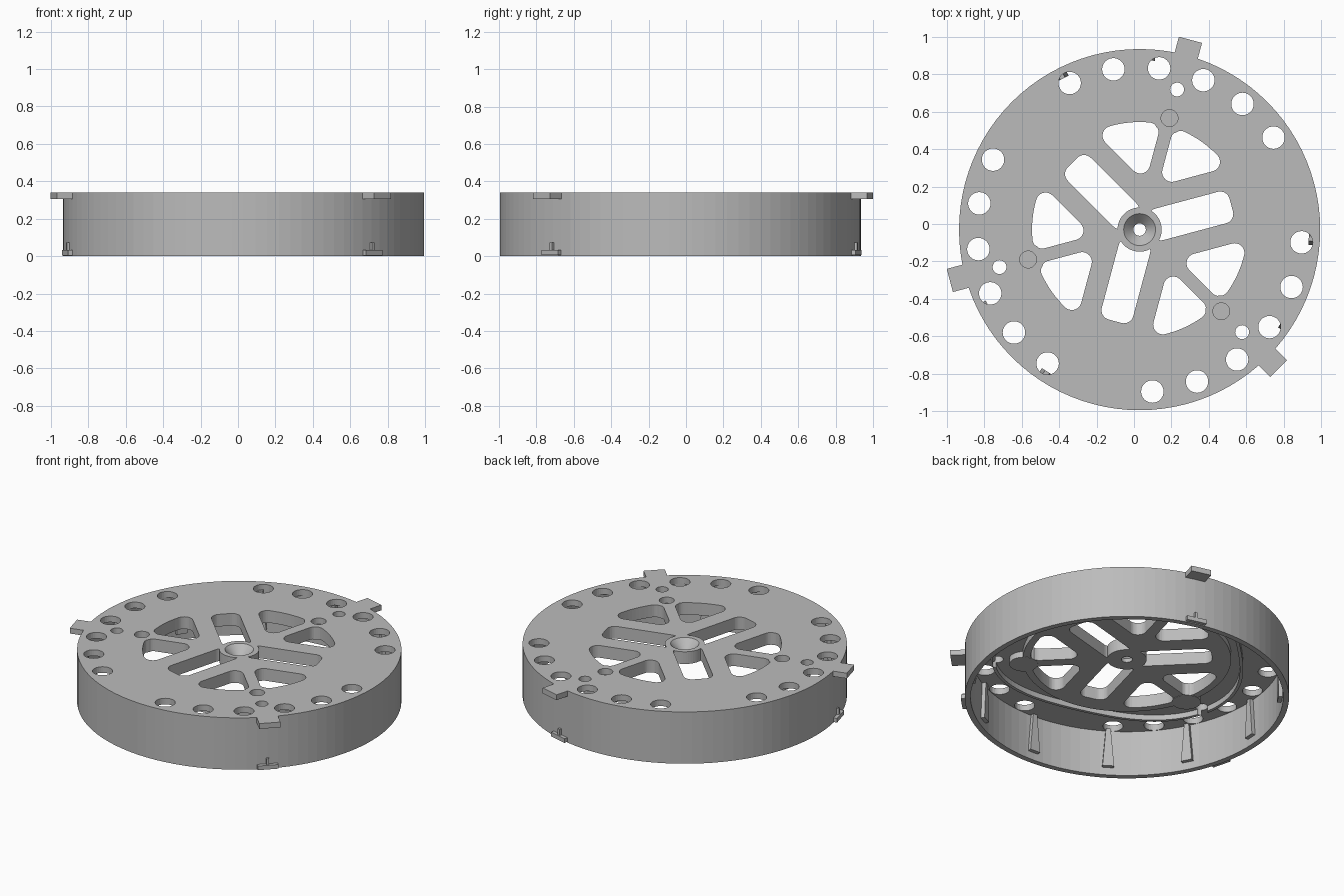
import bpy, bmesh, math
from mathutils import Matrix, Vector

if "Cube" in bpy.data.objects:
    bpy.data.objects.remove(bpy.data.objects["Cube"])

CENTRE = (0.03, -0.03, 0)
TOP = 0.34
SPOKES = [75, 195, 315]

grey = bpy.data.materials.new("plain grey")
grey.use_nodes = True
grey.diffuse_color = (0.5, 0.5, 0.5, 1)
grey.node_tree.nodes["Principled BSDF"].inputs["Base Color"].default_value = (0.5, 0.5, 0.5, 1)


def turn(deg):
    return Matrix.Rotation(math.radians(deg), 4, "Z")


def polar(r, deg):
    return Vector((r * math.cos(math.radians(deg)), r * math.sin(math.radians(deg)), 0))


def finish(bm, name):
    bmesh.ops.recalc_face_normals(bm, faces=bm.faces)
    mesh = bpy.data.meshes.new(name)
    bm.to_mesh(mesh)
    bm.free()
    mesh.materials.append(grey)
    obj = bpy.data.objects.new(name, mesh)
    obj.location = CENTRE
    bpy.context.collection.objects.link(obj)
    return obj


def prism(bm, centres, radius, z0, z1, steps=32):
    """Convex prism with rounded corners around the given centres."""
    verts = [bm.verts.new((c[0] + p.x, c[1] + p.y, z))
             for c in centres for z in (z0, z1)
             for p in (polar(radius, 360 * i / steps) for i in range(steps))]
    hull = bmesh.ops.convex_hull(bm, input=verts)
    spare = {v for v in hull["geom_interior"] + hull["geom_unused"]
             if isinstance(v, bmesh.types.BMVert)}
    bmesh.ops.delete(bm, geom=list(spare), context="VERTS")


def block(bm, deg, r0, r1, z0, z1, half_low, half_high=None):
    """Radial block, optionally tapering in width towards its top."""
    half_high = half_high or half_low
    verts = [bm.verts.new(turn(deg) @ Vector((r, side * half, z)))
             for r in (r0, r1) for side in (-1, 1)
             for half, z in ((half_low, z0), (half_high, z1))]
    bmesh.ops.convex_hull(bm, input=verts)


def cut(target, cutter):
    mod = target.modifiers.new("cut", "BOOLEAN")
    mod.operation = "DIFFERENCE"
    mod.solver = "EXACT"
    mod.object = cutter
    bpy.context.view_layer.update()
    graph = bpy.context.evaluated_depsgraph_get()
    mesh = bpy.data.meshes.new_from_object(target.evaluated_get(graph))
    target.modifiers.clear()
    target.data = mesh


# Turned drum: rim wall, plate, thicker middle and countersunk hub
profile = [(0.033, 0.26), (0.62, 0.26), (0.62, 0.3), (0.93, 0.3), (0.93, 0),
           (0.965, 0), (0.965, TOP), (0.085, TOP), (0.033, 0.285)]
bm = bmesh.new()
ring = [bm.verts.new((r, 0, z)) for r, z in profile]
edges = [bm.edges.new((a, b)) for a, b in zip(ring, ring[1:] + ring[:1])]
bmesh.ops.spin(bm, geom=ring + edges, cent=(0, 0, 0), axis=(0, 0, 1),
               angle=math.tau, steps=96, use_merge=True)
bmesh.ops.remove_doubles(bm, verts=bm.verts, dist=0.0001)
drum = finish(bm, "drum")

# Cutter for slots and rounded triangular openings
F = 0.052
bm = bmesh.new()
spoke_y = 0.035 + F
arc = 0.575 - F
near_x = (0.2 + F + 0.5 * spoke_y) / math.sin(math.radians(60))
start = math.degrees(math.asin(spoke_y / arc))
end = 60 - math.degrees(math.asin((0.2 + F) / arc))
for deg in SPOKES:
    slot = [turn(deg - 60) @ Vector((x, y, 0)) for x in (0.11, 0.455) for y in (-0.035, 0.035)]
    prism(bm, slot, F, 0.1, 0.5)
    for side in (-1, 1):
        pts = [Vector((near_x, side * spoke_y, 0))]
        pts += [polar(arc, side * (start + (end - start) * i / 8)) for i in range(9)]
        prism(bm, [turn(deg) @ p for p in pts], F, 0.1, 0.5)
openings = finish(bm, "openings_cutter")

# Hub and bosses stay solid inside the openings
bm = bmesh.new()
prism(bm, [Vector()], 0.118, 0, 0.6, 48)
for deg in SPOKES:
    prism(bm, [polar(0.617, deg)], 0.085, 0, 0.6)
keepers = finish(bm, "boss_keepers")
cut(openings, keepers)
cut(drum, openings)

# Rim holes, small pin holes and blind pockets
bm = bmesh.new()
for deg in SPOKES:
    for step in (-2.5, -1.5, -0.5, 0.5, 1.5, 2.5):
        prism(bm, [polar(0.868, deg + step * 16.2)], 0.06, 0.2, 0.5)
    prism(bm, [polar(0.775, deg)], 0.037, 0.2, 0.5)
    prism(bm, [polar(0.617, deg)], 0.045, 0.3, 0.5)
holes = finish(bm, "holes_cutter")
cut(drum, holes)

# Wavy rib under the plate
bm = bmesh.new()
N = 144
loops = []
for i in range(N):
    deg = 360 * i / N
    r = 0.735 + 0.06 * math.cos(math.radians(3 * (deg - 75)))
    loops.append([bm.verts.new(polar(r + dr, deg) + Vector((0, 0, z)))
                  for dr, z in ((-0.01, 0.265), (0.01, 0.265), (0.01, 0.305), (-0.01, 0.305))])
for i in range(N):
    a, b = loops[i], loops[(i + 1) % N]
    for j in range(4):
        k = (j + 1) % 4
        bm.faces.new((a[j], a[k], b[k], b[j]))
rib = finish(bm, "wavy_rib")
cut(rib, holes)

# Outer halves of the pocket bosses below the plate
bm = bmesh.new()
for deg in SPOKES:
    prism(bm, [polar(0.617, deg)], 0.085, 0.258, 0.297)
bosses = finish(bm, "pocket_bosses")

for helper in (openings, keepers, holes):
    bpy.data.objects.remove(helper)

# Tapered gussets on the inner wall
bm = bmesh.new()
for i in range(12):
    block(bm, 27 + 30 * i, 0.905, 0.94, 0.05, 0.305, 0.035, 0.014)
finish(bm, "wall_gussets")

# Upper lugs and lower catches on the outside
bm = bmesh.new()
for deg in SPOKES:
    block(bm, deg, 0.945, 1.05, 0.305, TOP, 0.064)
finish(bm, "upper_lugs")
bm = bmesh.new()
for deg in SPOKES:
    block(bm, deg, 0.945, 0.987, 0.005, 0.032, 0.062)
    block(bm, deg, 0.945, 0.98, 0.03, 0.072, 0.008)
finish(bm, "lower_catches")
